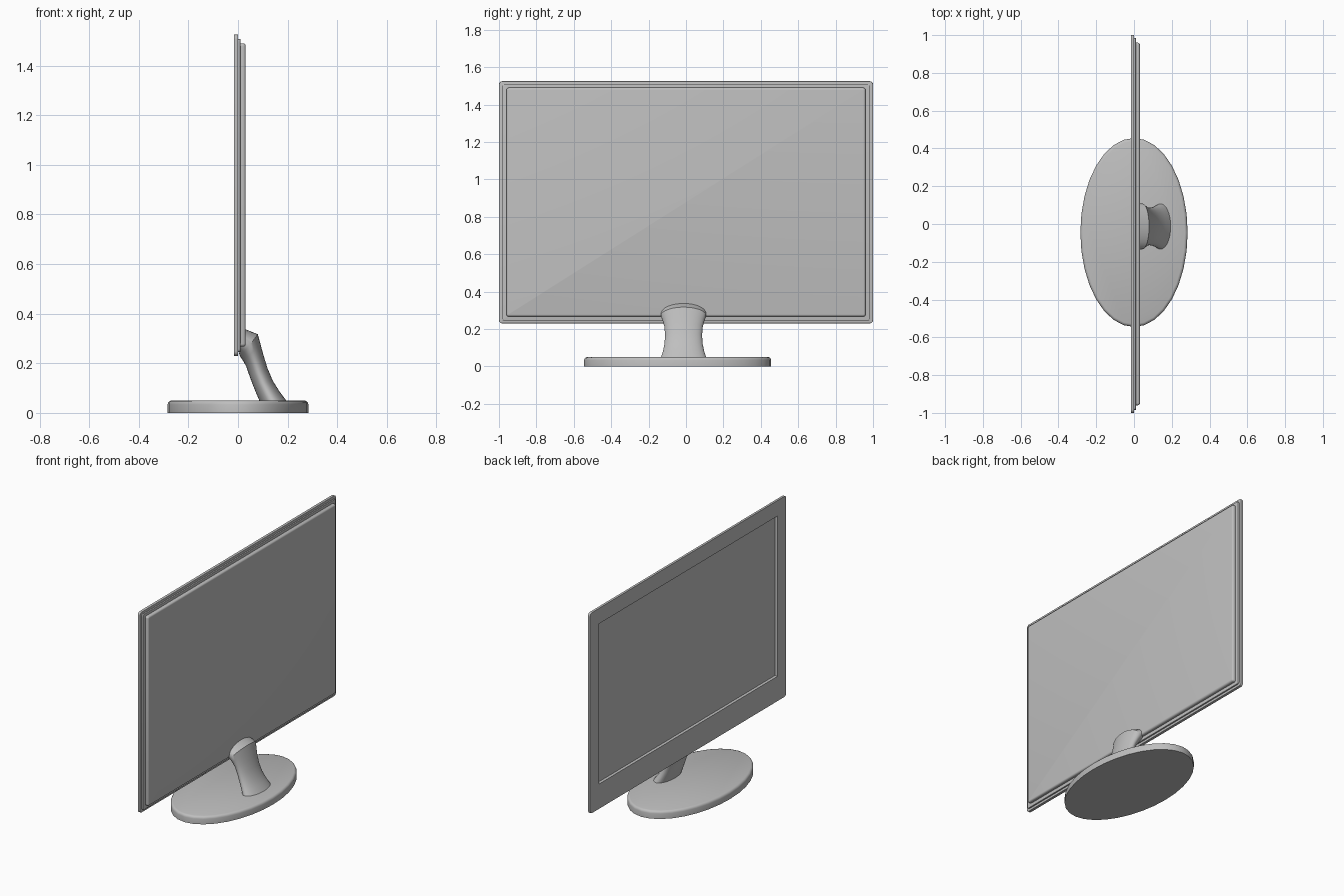
import bpy, bmesh, math
from mathutils import Vector

if "Cube" in bpy.data.objects:
    bpy.data.objects.remove(bpy.data.objects["Cube"])

grey = bpy.data.materials.new("grey_plastic")
grey.diffuse_color = (0.52, 0.52, 0.52, 1)
grey.use_nodes = True
grey.node_tree.nodes["Principled BSDF"].inputs["Base Color"].default_value = grey.diffuse_color


def finish(bm, name, angle=40):
    bmesh.ops.recalc_face_normals(bm, faces=bm.faces)
    mesh = bpy.data.meshes.new(name)
    bm.to_mesh(mesh)
    bm.free()
    mesh.materials.append(grey)
    obj = bpy.data.objects.new(name, mesh)
    bpy.context.collection.objects.link(obj)
    bpy.ops.object.select_all(action='DESELECT')
    obj.select_set(True)
    bpy.context.view_layer.objects.active = obj
    bpy.ops.object.shade_smooth_by_angle(angle=math.radians(angle))
    return obj


def slab(x0, x1, y, z0, z1, corner, rim):
    """Upright plate with rounded corners and a softened rear rim."""
    bm = bmesh.new()
    bmesh.ops.create_cube(bm, size=1)
    for v in bm.verts:
        v.co = Vector((x1 if v.co.x > 0 else x0,
                       y if v.co.y > 0 else -y,
                       z1 if v.co.z > 0 else z0))
    edges = [e for e in bm.edges if abs(e.verts[0].co.x - e.verts[1].co.x) > 1e-5]
    bmesh.ops.bevel(bm, geom=edges, offset=corner, segments=4, profile=0.5, affect='EDGES')
    edges = [e for e in bm.edges if all(abs(v.co.x - x1) < 1e-5 for v in e.verts)]
    bmesh.ops.bevel(bm, geom=edges, offset=rim, segments=4, profile=0.5, affect='EDGES')
    return bm


def loft(rings, name, angle=40):
    """Skin a list of point rings and cap both ends."""
    bm = bmesh.new()
    loops = [[bm.verts.new(p) for p in ring] for ring in rings]
    n = len(loops[0])
    for a, b in zip(loops, loops[1:]):
        for i in range(n):
            j = (i + 1) % n
            bm.faces.new((a[i], a[j], b[j], b[i]))
    bm.faces.new(loops[0][::-1])
    bm.faces.new(loops[-1])
    return finish(bm, name, angle)


# Bezel with a recessed screen, set slightly higher than centre
bm = slab(-0.016, 0.001, 1.0, 0.23, 1.525, 0.018, 0.003)
front = min(bm.faces, key=lambda f: f.calc_center_median().x)
bmesh.ops.inset_region(bm, faces=[front], thickness=0.08, depth=0)
for v in front.verts:
    v.co.y = math.copysign(0.91, v.co.y)
    v.co.z = 1.425 if v.co.z > 0.88 else 0.39
bmesh.ops.remove_doubles(bm, verts=bm.verts[:], dist=1e-5)
front = max((f for f in bm.faces if f.normal.x < -0.9 or
             all(abs(v.co.x + 0.016) < 1e-5 for v in f.verts)),
            key=lambda f: f.calc_area() if max(abs(v.co.y) for v in f.verts) < 0.92 else 0)
bm.normal_update()
bmesh.ops.inset_region(bm, faces=[front], thickness=0.008, depth=-0.012)
finish(bm, "bezel", 30)

# Middle shell and rear cover
finish(slab(-0.002, 0.01, 0.985, 0.245, 1.508, 0.012, 0.003), "middle_shell")
finish(slab(0.005, 0.031, 0.96, 0.267, 1.49, 0.012, 0.011), "rear_cover")

# Oval base with a rounded upper edge
rings = []
for inset, z in ((0, 0), (0, 0.034), (0.002, 0.041), (0.007, 0.047), (0.015, 0.05)):
    rings.append([((0.284 - inset) * math.cos(t), -0.045 + (0.5 - inset) * math.sin(t), z)
                  for t in (2 * math.pi * i / 32 for i in range(32))])
loft(rings, "base")

# Curved neck: front point (x, z), rear point (x, z), half width of each oval section
sections = [
    ((0.088, 0.045), (0.198, 0.045), 0.122),
    ((0.073, 0.080), (0.168, 0.085), 0.110),
    ((0.060, 0.112), (0.140, 0.130), 0.102),
    ((0.046, 0.150), (0.119, 0.180), 0.099),
    ((0.034, 0.185), (0.102, 0.235), 0.102),
    ((0.022, 0.208), (0.090, 0.280), 0.111),
    ((0.010, 0.225), (0.080, 0.317), 0.121),
    ((0.004, 0.240), (0.028, 0.338), 0.121),
]
rings = []
for (fx, fz), (rx, rz), w in sections:
    ring = []
    for i in range(32):
        t = 2 * math.pi * i / 32
        k = 0.5 + 0.5 * math.cos(t)
        ring.append((fx + (rx - fx) * k, -0.013 + w * math.sin(t), fz + (rz - fz) * k))
    rings.append(ring)
loft(rings, "neck", 35)
